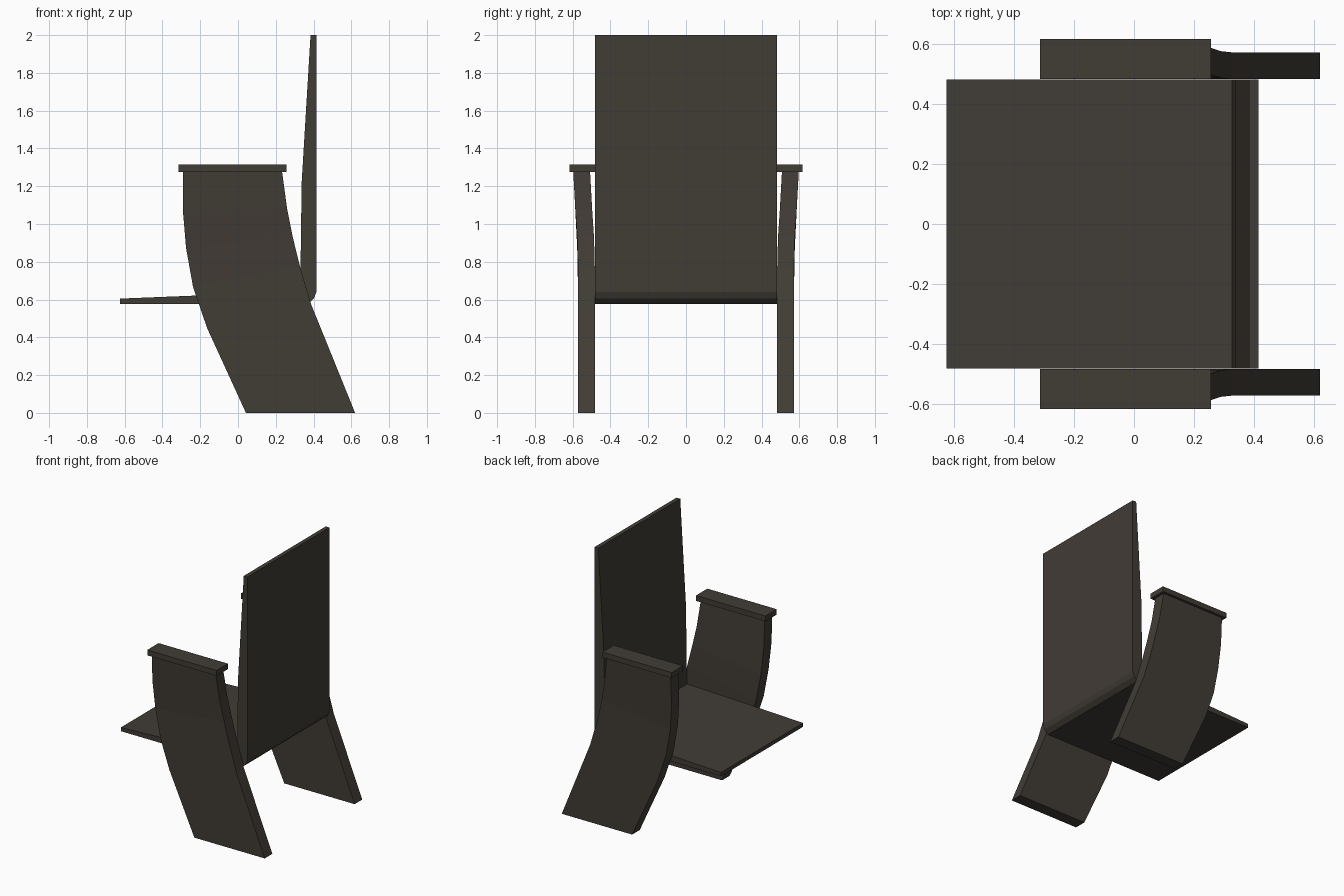
import bpy, bmesh

if "Cube" in bpy.data.objects:
    bpy.data.objects.remove(bpy.data.objects["Cube"])

wood = bpy.data.materials.new("dark brown wood")
wood.diffuse_color = (0.053, 0.045, 0.036, 1)
wood.use_nodes = True
wood.node_tree.nodes["Principled BSDF"].inputs["Base Color"].default_value = wood.diffuse_color


def finish(name, bm):
    bmesh.ops.recalc_face_normals(bm, faces=bm.faces)
    mesh = bpy.data.meshes.new(name)
    bm.to_mesh(mesh)
    bm.free()
    mesh.materials.append(wood)
    obj = bpy.data.objects.new(name, mesh)
    bpy.context.collection.objects.link(obj)
    return obj


def loft(name, rings):
    """Skin a list of equal-length point rings and cap both ends."""
    bm = bmesh.new()
    rows = [[bm.verts.new(p) for p in ring] for ring in rings]
    n = len(rows[0])
    for a, b in zip(rows, rows[1:]):
        for i in range(n):
            j = (i + 1) % n
            bm.faces.new((a[i], a[j], b[j], b[i]))
    bm.faces.new(rows[0])
    bm.faces.new(rows[-1])
    return finish(name, bm)


# seat and backrest: one L-shaped side profile swept across the width
profile = [(-0.625, 0.577), (-0.625, 0.605), (-0.2, 0.622), (0.327, 0.64),
           (0.331, 0.77), (0.337, 1.22), (0.384, 2.0), (0.415, 2.0),
           (0.415, 0.64), (0.402, 0.606), (0.37, 0.577)]
loft("seat_and_back", [[(x, y, z) for x, z in profile] for y in (-0.481, 0.481)])

# side legs: front edge x, z / rear edge x, z / outward shift
stations = [(0.042, 0, 0.62, 0, 0),
            (-0.164, 0.45, 0.387, 0.575, 0),
            (-0.238, 0.667, 0.328, 0.775, 0),
            (-0.275, 0.873, 0.29, 0.93, 0.004),
            (-0.292, 1.074, 0.26, 1.08, 0.014),
            (-0.291, 1.28, 0.233, 1.28, 0.025)]
for side, label in ((-1, "front"), (1, "rear")):
    rings = []
    for xa, za, xb, zb, s in stations:
        yi, yo = side * (0.483 + s), side * (0.572 + s)
        rings.append([(xa, yi, za), (xb, yi, zb), (xb, yo, zb), (xa, yo, za)])
    loft(label + "_side_leg", rings)

    # flat armrest cap
    y0, y1 = side * 0.483, side * 0.616
    loft(label + "_armrest", [[(-0.314, y0, z), (0.256, y0, z), (0.256, y1, z), (-0.314, y1, z)]
                              for z in (1.275, 1.315)])
